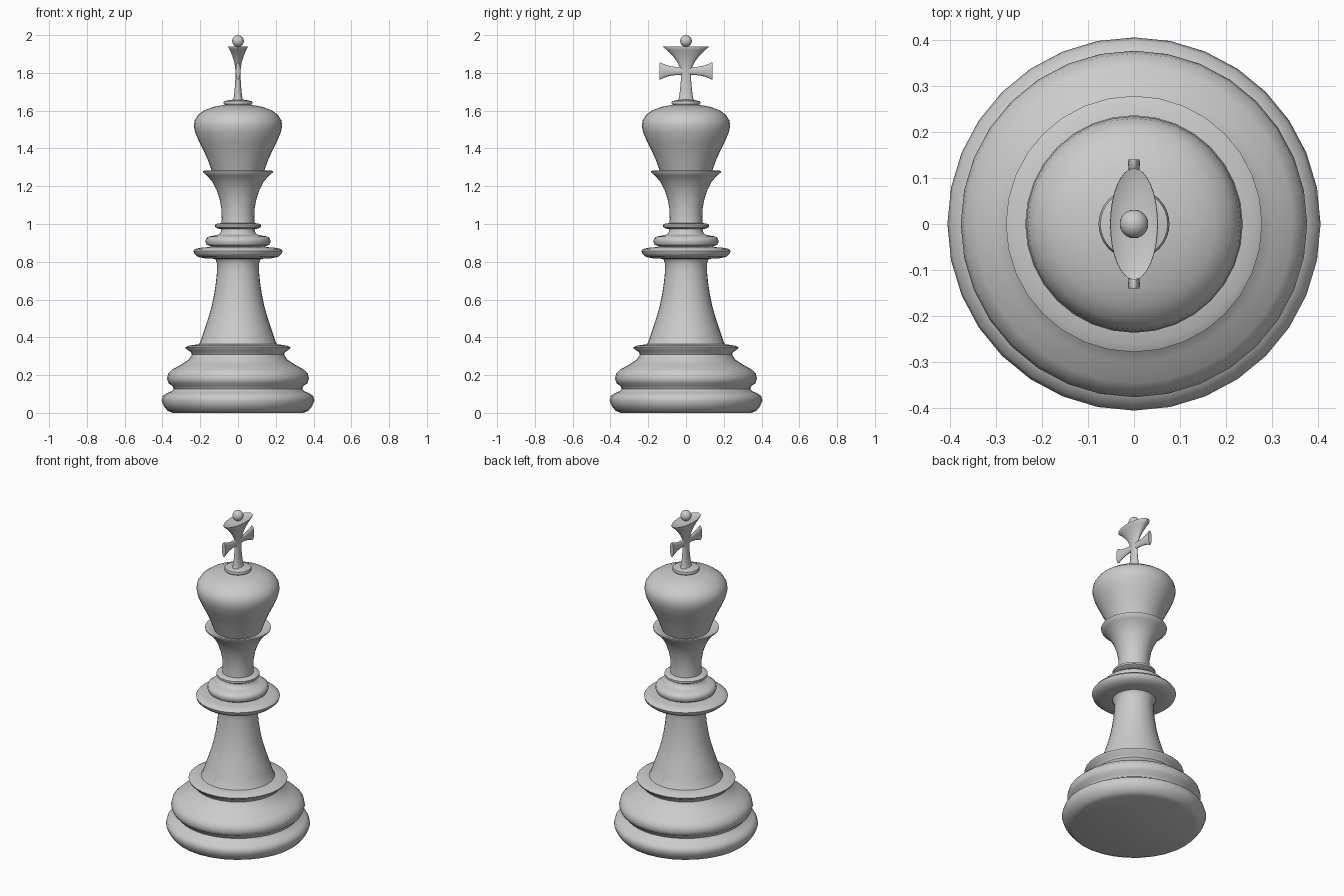
import bpy, bmesh
from math import cos, sin, pi, radians


def lathe(name, profile, sides=32, axis="z", origin=(0, 0, 0), sign=1):
    """Stack elliptical rings (height, ra, rb) into a closed solid."""
    bm = bmesh.new()
    rings = []
    for h, ra, rb in profile:
        ring = []
        for i in range(sides):
            t = 2 * pi * i / sides
            a, b = ra * cos(t), rb * sin(t)
            p = (a, b, h) if axis == "z" else (a, sign * h, b)
            ring.append(bm.verts.new([p[k] + origin[k] for k in range(3)]))
        rings.append(ring)
    for lo, hi in zip(rings, rings[1:]):
        for i in range(sides):
            j = (i + 1) % sides
            bm.faces.new((lo[i], lo[j], hi[j], hi[i]))
    bm.faces.new(rings[0][::-1])
    bm.faces.new(rings[-1])
    bmesh.ops.recalc_face_normals(bm, faces=bm.faces)
    mesh = bpy.data.meshes.new(name)
    bm.to_mesh(mesh)
    bm.free()
    ob = bpy.data.objects.new(name, mesh)
    bpy.context.collection.objects.link(ob)
    smooth(ob)
    return ob


def smooth(ob):
    bpy.ops.object.select_all(action="DESELECT")
    ob.select_set(True)
    bpy.context.view_layer.objects.active = ob
    bpy.ops.object.shade_smooth_by_angle(angle=radians(50))


def turned(name, points):
    return lathe(name, [(z, r, r) for r, z in points])


# Stepped base with two rounded mouldings and a lip
turned("base", [
    (.345, 0), (.372, .01), (.392, .035), (.405, .065), (.398, .09), (.375, .105),
    (.35, .115), (.34, .127), (.347, .142), (.368, .157), (.376, .18), (.37, .208),
    (.345, .232), (.3, .256), (.262, .282), (.244, .308), (.25, .322),
    (.274, .338), (.278, .348), (.262, .356), (.225, .361), (.2, .365)])

# Tapering column
turned("column", [
    (.212, .355), (.2, .375), (.185, .42), (.168, .47), (.152, .52), (.138, .57),
    (.126, .63), (.117, .69), (.111, .75), (.111, .79), (.118, .81), (.13, .825)])

# Wide collar and the two rings above it
turned("wide_collar", [
    (.11, .815), (.175, .818), (.212, .826), (.232, .843), (.236, .857),
    (.228, .868), (.2, .874), (.15, .878), (.1, .879)])
turned("middle_ring", [
    (.1, .874), (.143, .876), (.148, .884), (.165, .889), (.172, .905), (.17, .922),
    (.155, .934), (.125, .939), (.098, .946), (.09, .96), (.088, .975)])
turned("small_ring", [
    (.085, .972), (.108, .976), (.121, .984), (.121, .996), (.108, 1.003), (.08, 1.005)])

# Flared neck with a dished cup top
turned("neck", [
    (.088, .995), (.086, 1.03), (.088, 1.08), (.097, 1.13), (.113, 1.18), (.137, 1.225),
    (.165, 1.257), (.184, 1.273), (.185, 1.281), (.174, 1.283), (.145, 1.268), (.1, 1.265)])

# Domed head
turned("head", [
    (.13, 1.262), (.142, 1.29), (.16, 1.34), (.183, 1.39), (.208, 1.44), (.227, 1.485),
    (.234, 1.52), (.229, 1.55), (.211, 1.578), (.178, 1.602), (.13, 1.62),
    (.07, 1.631), (.03, 1.634)])

# Disc under the cross
turned("cross_foot", [
    (.06, 1.625), (.074, 1.634), (.077, 1.643), (.073, 1.651), (.05, 1.655), (.03, 1.658)])

# Cross stem: elliptical section flaring to a dished top
lathe("cross_stem", [
    (1.65, .03, .045), (1.665, .023, .038), (1.7, .019, .033), (1.75, .015, .028),
    (1.8, .013, .026), (1.83, .015, .032), (1.86, .021, .047), (1.89, .03, .07),
    (1.92, .043, .1), (1.937, .052, .121), (1.941, .051, .121), (1.936, .042, .105),
    (1.93, .025, .065), (1.93, .01, .02)])

# Cross arms, one each side
for side, sign in (("right", 1), ("left", -1)):
    lathe("cross_arm_" + side, [
        (0, .011, .022), (.045, .011, .021), (.075, .011, .024), (.1, .011, .03),
        (.12, .012, .038), (.134, .013, .045), (.14, .012, .044)],
        sides=24, axis="y", origin=(0, 0, 1.81), sign=sign)

# Ball finial
bpy.ops.mesh.primitive_uv_sphere_add(segments=24, ring_count=14, radius=.031, location=(0, 0, 1.969))
ball = bpy.context.object
ball.name = "finial_ball"
smooth(ball)
